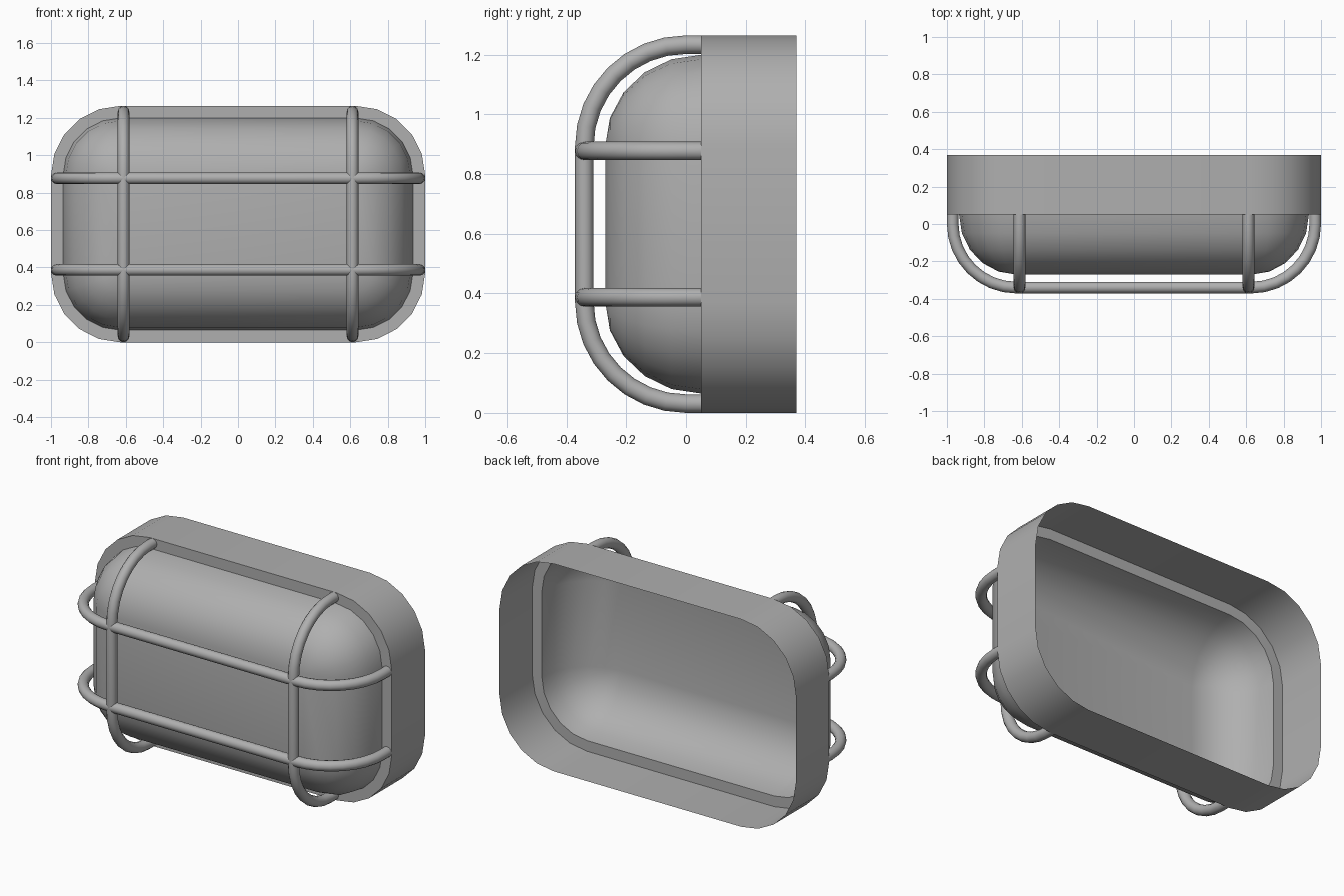
import bpy, bmesh
from math import sin, cos, pi

if "Cube" in bpy.data.objects:
    bpy.data.objects.remove(bpy.data.objects["Cube"])

MID_Z = 0.632          # centre height of the lamp
SEG = 5                # segments per rounded corner

# Dark grey used on every part
grey = bpy.data.materials.new("dark_grey")
grey.diffuse_color = (0.43, 0.43, 0.43, 1)
grey.use_nodes = True
grey.node_tree.nodes["Principled BSDF"].inputs["Base Color"].default_value = grey.diffuse_color


def rounded_rect(half_x, half_z, r, y):
    """Counter-clockwise outline seen from the front."""
    pts = []
    for k, (sx, sz) in enumerate([(1, 1), (-1, 1), (-1, -1), (1, -1)]):
        for i in range(SEG + 1):
            a = (k + i / SEG) * pi / 2
            pts.append((sx * (half_x - r) + r * cos(a), y,
                        MID_Z + sz * (half_z - r) + r * sin(a)))
    return pts


def finish(ob, angle):
    """Colour the part and smooth it, keeping edges sharp."""
    ob.data.materials.append(grey)
    bpy.ops.object.select_all(action='DESELECT')
    ob.select_set(True)
    bpy.context.view_layer.objects.active = ob
    bpy.ops.object.shade_smooth_by_angle(angle=angle)


def loft(name, outlines, cap=False):
    """Skin a series of outlines, ordered from back to front."""
    bm = bmesh.new()
    rings = [[bm.verts.new(p) for p in o] for o in outlines]
    for a, b in zip(rings, rings[1:]):
        for i in range(len(a)):
            j = (i + 1) % len(a)
            bm.faces.new((a[i], a[j], b[j], b[i]))
    if cap:
        bm.faces.new(rings[-1])
    bmesh.ops.remove_doubles(bm, verts=bm.verts, dist=0.0005)
    me = bpy.data.meshes.new(name)
    bm.to_mesh(me)
    bm.free()
    ob = bpy.data.objects.new(name, me)
    bpy.context.collection.objects.link(ob)
    finish(ob, pi / 5)
    return ob


def guard_bar(name, half_len, place):
    """Bent tube; place maps (along, y) to a 3D point."""
    r, y0 = 0.34, 0.0
    side = [(half_len, 0.05)]
    for i in range(9):
        a = i / 8 * pi / 2
        side.append((half_len - r + r * cos(a), y0 - r * sin(a)))
    path = side + [(-u, y) for u, y in reversed(side)]
    cu = bpy.data.curves.new(name, 'CURVE')
    cu.dimensions = '3D'
    cu.bevel_depth = 0.031
    cu.bevel_resolution = 4
    sp = cu.splines.new('POLY')
    sp.points.add(len(path) - 1)
    for p, (u, y) in zip(sp.points, path):
        p.co = (*place(u, y), 1)
    ob = bpy.data.objects.new(name, cu)
    bpy.context.collection.objects.link(ob)
    bpy.ops.object.select_all(action='DESELECT')
    ob.select_set(True)
    bpy.context.view_layer.objects.active = ob
    bpy.ops.object.convert(target='MESH')
    finish(bpy.context.object, pi / 4)


# Open-backed housing with its flat front rim
HX, HZ, R, INSET = 1.0, MID_Z, 0.37, 0.065
loft("housing", [rounded_rect(HX, HZ, R, 0.37),
                 rounded_rect(HX, HZ, R, 0.05),
                 rounded_rect(HX - INSET, HZ - INSET, R - INSET, 0.05)])

# Domed lens: quarter-round edges and a flat front
r = R - INSET
dome = []
for i in range(SEG + 1):
    t = i / SEG * pi / 2
    d = r * (1 - cos(t))
    dome.append(rounded_rect(HX - INSET - d, HZ - INSET - d, r - d,
                             0.05 - 0.32 * sin(t)))
loft("lens", dome, cap=True)

# Guard cage: two upright and two level bars
for s, side, level in ((-1, "left", "lower"), (1, "right", "upper")):
    guard_bar(f"guard_bar_{side}", HZ - 0.031,
              lambda u, y: (s * 0.612, y, MID_Z + u))
    guard_bar(f"guard_bar_{level}", HX - 0.031,
              lambda u, y: (u, y, MID_Z + s * 0.245))
